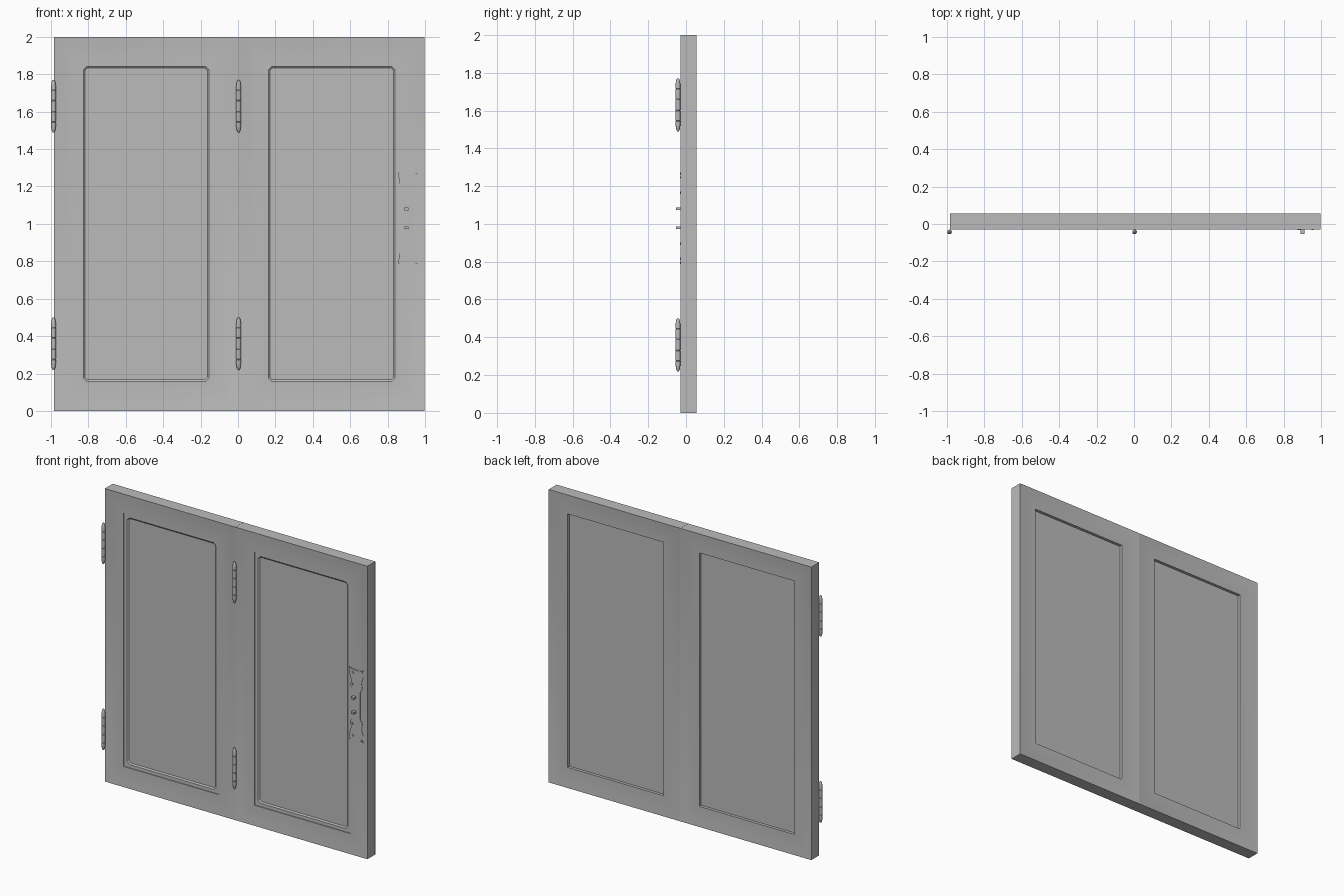
import bpy, bmesh, math

cube = bpy.data.objects.get("Cube")
if cube:
    bpy.data.objects.remove(cube, do_unlink=True)

grey = bpy.data.materials.new("plain grey")
grey.use_nodes = True
COLOR = (0.5, 0.5, 0.5, 1)
grey.diffuse_color = COLOR
grey.node_tree.nodes["Principled BSDF"].inputs["Base Color"].default_value = COLOR

FRONT, BACK, HEIGHT, RAIL = -0.03, 0.055, 2.0, 0.135


def finish(name, bm, smooth=None):
    bmesh.ops.recalc_face_normals(bm, faces=bm.faces)
    mesh = bpy.data.meshes.new(name)
    bm.to_mesh(mesh)
    bm.free()
    mesh.materials.append(grey)
    obj = bpy.data.objects.new(name, mesh)
    bpy.context.collection.objects.link(obj)
    if smooth:
        bpy.ops.object.select_all(action='DESELECT')
        obj.select_set(True)
        bpy.context.view_layer.objects.active = obj
        bpy.ops.object.shade_smooth_by_angle(angle=math.radians(smooth))
    return obj


def skin(bm, rings, loop=False, caps=False):
    """Join successive closed rings of points with quads."""
    rows = [[bm.verts.new(p) for p in ring] for ring in rings]
    pairs = list(zip(rows, rows[1:])) + ([(rows[-1], rows[0])] if loop else [])
    for a, b in pairs:
        n = len(a)
        for i in range(n):
            j = (i + 1) % n
            bm.faces.new((a[i], a[j], b[j], b[i]))
    if caps:
        bm.faces.new(rows[0])
        bm.faces.new(rows[-1])


def rectangle(x0, x1, inset, y):
    a, b, lo, hi = x0 + inset, x1 - inset, inset, HEIGHT - inset
    return [(a, y, lo), (b, y, lo), (b, y, hi), (a, y, hi)]


def clipped_rectangle(x0, x1, inset, y, c):
    a, b, lo, hi = x0 + inset, x1 - inset, inset, HEIGHT - inset
    return [(a + c, y, lo), (b - c, y, lo), (b, y, lo + c), (b, y, hi - c),
            (b - c, y, hi), (a + c, y, hi), (a, y, hi - c), (a, y, lo + c)]


def leaf(side, x0, x1):
    # Mitred frame with gently dished faces
    dish = [(0, 0), (0.045, 0.006), (0.09, 0.009), (RAIL, 0.01)]
    profile = [(u, FRONT + d) for u, d in dish] + [(u, BACK - d) for u, d in reversed(dish)]
    bm = bmesh.new()
    skin(bm, [rectangle(x0, x1, u, y) for u, y in profile], loop=True)
    finish(side + "_frame", bm, 15)
    # Panel with a raised rim and clipped corners at the front
    bm = bmesh.new()
    steps = [(RAIL - 0.004, 0.025, 0.001), (RAIL - 0.004, -0.015, 0.001),
             (RAIL + 0.023, -0.015, 0.018), (RAIL + 0.032, -0.008, 0.012)]
    skin(bm, [clipped_rectangle(x0, x1, u, y, c) for u, y, c in steps], caps=True)
    finish(side + "_panel", bm)


def hinge(name, x, z):
    # Knuckled barrel with tapered tips and narrow joint grooves
    half, r = 0.14, 0.0125
    profile = [(-half, 0.004), (-half + 0.008, 0.009), (-half + 0.03, r)]
    for joint in (-0.085, -0.03, 0.03, 0.085):
        profile += [(joint - 0.002, r), (joint, r * 0.85), (joint + 0.002, r)]
    profile += [(half - 0.03, r), (half - 0.008, 0.009), (half, 0.004)]
    sides = 16
    bm = bmesh.new()
    skin(bm, [[(x + rad * math.cos(2 * math.pi * i / sides),
                -0.0425 + rad * math.sin(2 * math.pi * i / sides), z + h)
               for i in range(sides)] for h, rad in profile], caps=True)
    finish(name, bm, 35)


def box(name, x, y, z, sx, sy, sz):
    bm = bmesh.new()
    bmesh.ops.create_cube(bm, size=1)
    for v in bm.verts:
        v.co = (x + v.co.x * sx, y + v.co.y * sy, z + v.co.z * sz)
    finish(name, bm)


leaf("right", -0.985, 0.003)
leaf("left", 0.004, 0.998)

for label, z in (("lower", 0.36), ("upper", 1.63)):
    hinge(label + "_outer_hinge", -0.9865, z)
    hinge(label + "_middle_hinge", 0.003, z)

# Thin latch plate with a waisted outline, mirrored about its middle
MID = 1.03
upper = [(0.03, 0), (0.03, 0.09), (0.048, 0.12), (0.04, 0.16), (0.055, 0.2), (0.058, 0.245), (0.02, 0.235)]
right = [(0.91 + u, MID + h) for u, h in upper]
left = [(0.91 - u * 0.9, MID + h) for u, h in reversed(upper)]
top = right + left
outline = top + [(x, 2 * MID - z) for x, z in reversed(top[1:-1])]
bm = bmesh.new()
skin(bm, [[(x, y, z) for x, z in outline] for y in (-0.027, -0.02)], caps=True)
finish("latch_plate", bm)

for label, s in (("upper", 1), ("lower", -1)):
    # Small staple, and rivets holding the plate
    box(label + "_latch_pin", 0.9, -0.038, MID + s * 0.05, 0.022, 0.03, 0.014)
    for i, (x, h) in enumerate(((0.88, 0.135), (0.886, 0.215), (0.955, 0.235))):
        box(f"{label}_rivet_{i + 1}", x, -0.027, MID + s * h, 0.012, 0.012, 0.012)
